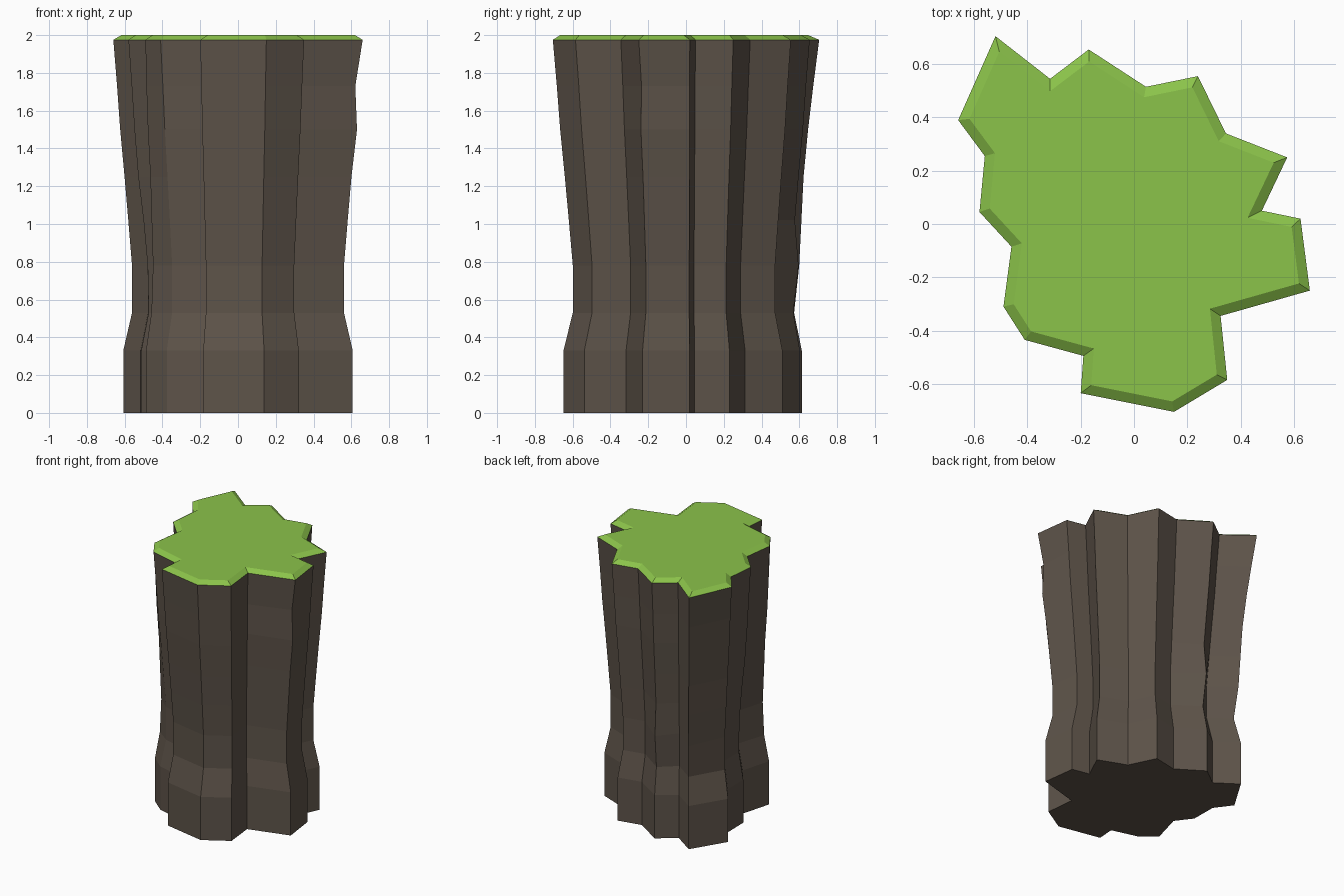
import bpy, bmesh
from mathutils import Vector

if "Cube" in bpy.data.objects:
    bpy.data.objects.remove(bpy.data.objects["Cube"])

# Jagged outline of the upper rim, counter-clockwise from the right
OUTLINE = [(0.66, -0.25), (0.625, 0.02), (0.48, 0.05), (0.575, 0.25), (0.345, 0.34),
           (0.24, 0.555), (0.045, 0.515), (-0.17, 0.655), (-0.315, 0.545), (-0.52, 0.705),
           (-0.66, 0.39), (-0.56, 0.255), (-0.58, 0.045), (-0.46, -0.085), (-0.49, -0.31),
           (-0.41, -0.435), (-0.19, -0.495), (-0.20, -0.635), (0.15, -0.705),
           (0.35, -0.585), (0.325, -0.345)]
PTS = [Vector(p) for p in OUTLINE]
RIM_Z = 1.975

# Height and overall scale of each rock layer
LAYERS = [(0, 0.92), (0.33, 0.92), (0.53, 0.85), (0.78, 0.85), (1.02, 0.88),
          (1.25, 0.91), (1.5, 0.945), (1.73, 0.97), (RIM_Z, 1.0)]
# Small per-corner departures from the layer scale: (layer, corner) -> factor
NUDGE = {(0, 9): 0.945, (1, 9): 0.945, (2, 9): 0.955, (4, 9): 0.985,
         (5, 9): 0.97, (6, 9): 0.97, (7, 9): 0.985,
         (0, 14): 1.08, (1, 14): 1.08, (2, 14): 1.10, (3, 14): 1.08, (4, 14): 1.06,
         (5, 14): 1.04, (6, 14): 1.03, (7, 14): 1.02,
         (0, 12): 0.96, (1, 12): 0.96, (2, 12): 0.96, (3, 12): 0.97, (4, 12): 0.98,
         (7, 0): 0.97, (6, 0): 1.01, (2, 7): 1.02, (3, 7): 1.07}


def material(name, srgb):
    m = bpy.data.materials.new(name)
    lin = [((c / 255 + 0.055) / 1.055) ** 2.4 for c in srgb]
    m.diffuse_color = (*lin, 1)
    m.use_nodes = True
    m.node_tree.nodes["Principled BSDF"].inputs["Base Color"].default_value = m.diffuse_color
    return m


def inset(pts, d):
    """Mitred inward offset of a counter-clockwise outline."""
    out, n = [], len(pts)
    for i, p in enumerate(pts):
        a = (p - pts[i - 1]).normalized()
        b = (pts[(i + 1) % n] - p).normalized()
        na, nb = Vector((-a.y, a.x)), Vector((-b.y, b.x))
        out.append(p + (na + nb) * d / (1 + na.dot(nb)))
    return out


def loft(name, rings, mat, bottom, top):
    bm = bmesh.new()
    loops = [[bm.verts.new((p.x, p.y, z)) for p in pts] for pts, z in rings]
    n = len(loops[0])
    for lo, hi in zip(loops, loops[1:]):
        for i in range(n):
            j = (i + 1) % n
            bm.faces.new((lo[i], lo[j], hi[j], hi[i]))
    if bottom:
        bm.faces.new(loops[0][::-1])
    if top:
        bm.faces.new(loops[-1])
    me = bpy.data.meshes.new(name)
    bm.to_mesh(me)
    bm.free()
    me.materials.append(mat)
    ob = bpy.data.objects.new(name, me)
    bpy.context.collection.objects.link(ob)
    return ob


# Rock column
rings = [([p * s * NUDGE.get((k, i), 1) for i, p in enumerate(PTS)], z)
         for k, (z, s) in enumerate(LAYERS)]
loft("rock_column", rings, material("brown rock", (93, 83, 73)), True, False)

# Grass cap with a bevelled rim
loft("grass_cap", [(PTS, RIM_Z), (inset(PTS, 0.037), 2.0)],
     material("grass green", (139, 195, 74)), False, True)
